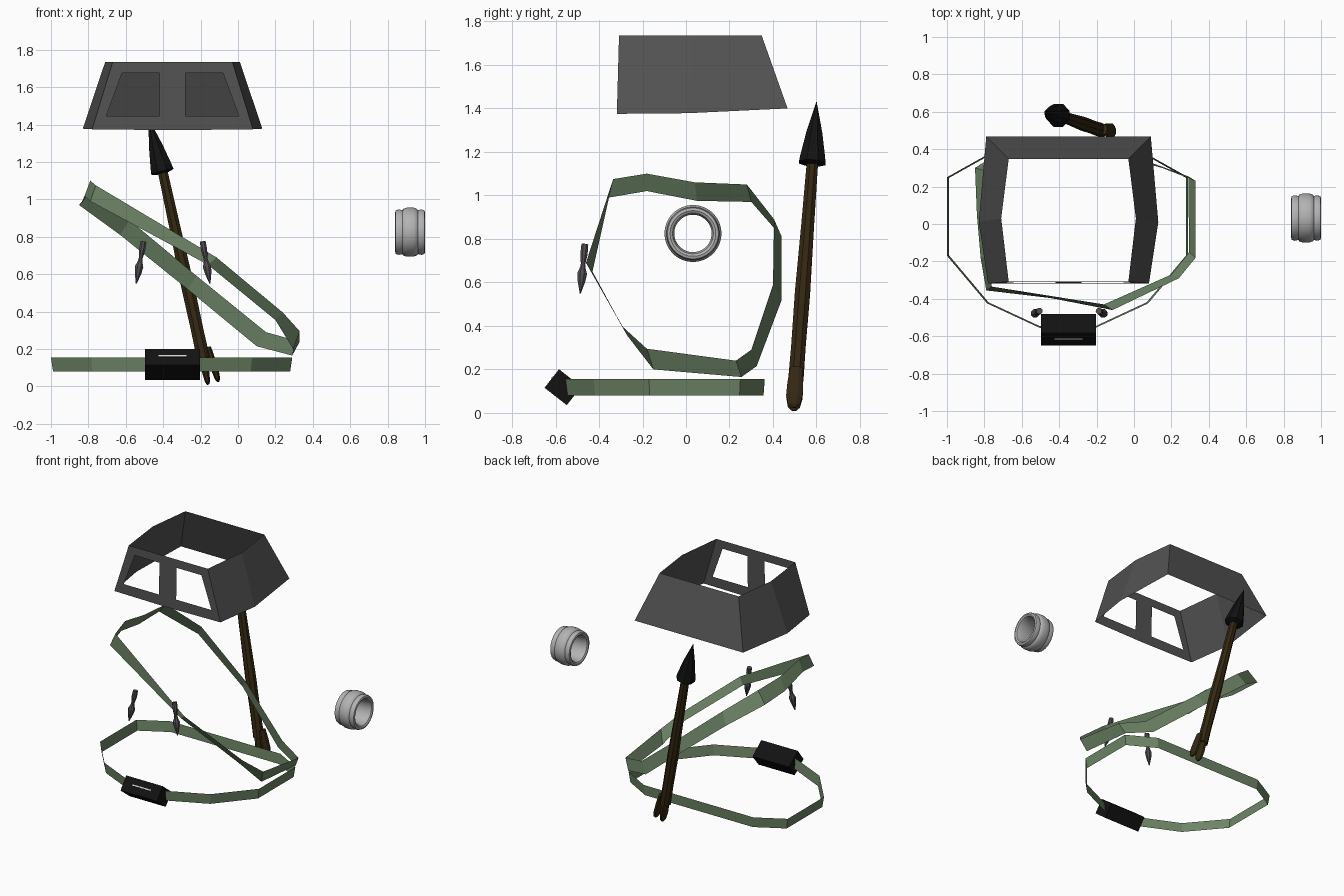
import bpy, bmesh, math
from mathutils import Vector

if "Cube" in bpy.data.objects:
    bpy.data.objects.remove(bpy.data.objects["Cube"])

CX = -0.355  # symmetry plane of the worn pieces


def material(name, rgb):
    m = bpy.data.materials.new(name)
    m.diffuse_color = (*rgb, 1)
    m.use_nodes = True
    m.node_tree.nodes["Principled BSDF"].inputs["Base Color"].default_value = m.diffuse_color
    return m


GREEN = material("olive_green", (0.155, 0.235, 0.135))
GREY = material("dark_grey", (0.085, 0.085, 0.085))
BLACK = material("black", (0.006, 0.006, 0.006))
BROWN = material("dark_brown", (0.034, 0.021, 0.006))
STONE = material("stone_grey", (0.085, 0.075, 0.085))
STEEL = material("light_steel", (0.45, 0.45, 0.45))
WHITE = material("pale_line", (0.7, 0.7, 0.65))


def mesh_object(name, verts, faces, mat, fix_normals=True):
    me = bpy.data.meshes.new(name)
    me.from_pydata(verts, [], faces)
    me.materials.append(mat)
    bm = bmesh.new()
    bm.from_mesh(me)
    if fix_normals:
        bmesh.ops.recalc_face_normals(bm, faces=bm.faces)
    bm.to_mesh(me)
    bm.free()
    ob = bpy.data.objects.new(name, me)
    bpy.context.collection.objects.link(ob)
    return ob


def band(name, upper, lower, mat):
    """Closed thin strip between two loops of points."""
    n = len(upper)
    faces = [(i, (i + 1) % n, n + (i + 1) % n, n + i) for i in range(n)]
    return mesh_object(name, list(upper) + list(lower), faces, mat)


def lathe(name, start, end, profile, sides, mat, flat=1.0, closed=False):
    """Rings of (fraction, radius) along an axis; flat scales the x-ward radius."""
    a, b = Vector(start), Vector(end)
    axis = (b - a).normalized()
    ref = Vector((0, 1, 0))
    u = axis.cross(ref).normalized()
    v = axis.cross(u)
    verts, faces = [], []
    for t, r in profile:
        c = a.lerp(b, t)
        for k in range(sides):
            ang = 2 * math.pi * (k + 0.5) / sides
            verts.append(c + u * r * flat * math.cos(ang) + v * r * math.sin(ang))
    rows = len(profile)
    for i in range(rows if closed else rows - 1):
        j = (i + 1) % rows
        for k in range(sides):
            l = (k + 1) % sides
            faces.append((i * sides + k, i * sides + l, j * sides + l, j * sides + k))
    if not closed:
        faces.append(tuple(range(sides)))
        faces.append(tuple((rows - 1) * sides + k for k in range(sides)))
    return mesh_object(name, verts, faces, mat)


def box(name, size, loc, tilt, mat):
    bpy.ops.mesh.primitive_cube_add(size=1, location=loc, rotation=(tilt, 0, 0))
    ob = bpy.context.object
    ob.name = name
    ob.scale = size
    ob.data.materials.append(mat)
    return ob


# Waist belt: half outline mirrored about the symmetry plane
half = [(0.15, -0.555), (0.43, -0.425), (0.645, -0.17), (0.645, 0.25), (0.445, 0.362)]
loop = [(x, y) for x, y in half] + [(-x, y) for x, y in reversed(half)]
band("waist_belt",
     [(CX + x, y, 0.155) for x, y in loop],
     [(CX + x * 0.983, y * 0.985, 0.08) for x, y in loop], GREEN)

# Belt buckle with a pale line on its upper front face
tilt = math.radians(-38)
centre = Vector((-0.35, -0.566, 0.118))
box("belt_buckle", (0.295, 0.13, 0.108), centre, tilt, BLACK)
out = Vector((0, -math.cos(tilt), -math.sin(tilt)))
up = Vector((0, -math.sin(tilt), math.cos(tilt)))
box("buckle_line", (0.15, 0.006, 0.008), centre + out * 0.066 + up * 0.004, tilt, WHITE)

# Shoulder strap: slanted loop, upper and lower edge
upper = [(-0.115, -0.46, 0.69), (0.24, -0.29, 0.395), (0.33, -0.18, 0.295),
         (0.33, 0.23, 0.24), (0.15, 0.30, 0.29), (-0.22, 0.40, 0.59),
         (-0.58, 0.405, 0.89), (-0.78, 0.28, 1.05), (-0.79, 0.04, 1.06),
         (-0.79, -0.18, 1.10), (-0.76, -0.335, 1.075)]
lower = [(-0.16, -0.43, 0.65), (0.20, -0.27, 0.355), (0.295, -0.15, 0.20),
         (0.29, 0.255, 0.165), (0.10, 0.325, 0.215), (-0.27, 0.44, 0.52),
         (-0.63, 0.44, 0.81), (-0.85, 0.30, 0.97), (-0.84, 0.05, 0.975),
         (-0.82, -0.18, 1.02), (-0.79, -0.355, 0.99)]
band("shoulder_strap", upper, lower, GREEN)

# Visor side and back walls, open above and below
C = -0.35
low = [(0.43, -0.318, 1.375), (0.48, 0.01, 1.378), (0.44, 0.467, 1.40)]
top = [(0.32, -0.308, 1.735), (0.36, 0.03, 1.735), (0.32, 0.348, 1.735)]


def both(pts):
    return [(C + x, y, z) for x, y, z in pts] + [(C - x, y, z) for x, y, z in reversed(pts)]


walls = [(i, i + 1, i + 7, i + 6) for i in range(5)]
mesh_object("visor_walls", both(low) + both(top), walls, GREY)

# Visor front: frame around two eye openings


def front(x, z):
    return (C + x, -0.318 + 0.01 * (z - 1.375) / 0.36, z)


for s, side in ((-1, "left"), (1, "right")):
    outer = [(0, 1.37), (0.43, 1.375), (0.32, 1.735), (0, 1.735)]
    hole = [(0.07, 1.445), (0.355, 1.445), (0.27, 1.675), (0.07, 1.675)]
    pts = [front(s * x, z) for x, z in outer + hole]
    faces = [(i, (i + 1) % 4, 4 + (i + 1) % 4, 4 + i) for i in range(4)]
    mesh_object("visor_front_" + side, pts, faces, GREY)

# Spear: shaft, forked butt and pointed head
foot, neck, tip = (-0.185, 0.505, 0.15), (-0.405, 0.582, 1.16), (-0.478, 0.60, 1.43)
lathe("spear_shaft", foot, neck,
      [(0, 0.038), (0.15, 0.036), (0.4, 0.038), (0.7, 0.032), (1, 0.028)], 8, BROWN)
for x0, x1, z1, side in ((-0.198, -0.16, 0.01, "left"), (-0.158, -0.105, 0.025, "right")):
    lathe("spear_fork_" + side, (x0, 0.507, 0.21), (x1, 0.495, z1),
          [(0, 0.03), (0.4, 0.039), (0.7, 0.041), (0.92, 0.03), (1, 0.012)], 8, BROWN, 0.5)
lathe("spear_head", (-0.402, 0.58, 1.14), tip,
      [(0, 0.035), (0.03, 0.066), (0.12, 0.062), (0.5, 0.04), (0.72, 0.023), (1, 0.001)],
      8, BLACK)

# Pair of small hanging pendants
for s, side in ((-1, "left"), (1, "right")):
    lathe("pendant_" + side, (-0.347 + s * 0.158, -0.465, 0.775),
          (-0.347 + s * 0.197, -0.486, 0.55),
          [(0, 0.017), (0.2, 0.018), (0.4, 0.011), (0.47, 0.013), (0.6, 0.024),
           (0.75, 0.019), (1, 0.003)], 8, STONE)

# Ridged finger ring, axis along x
ring = lathe("ring", (0.84, 0.032, 0.825), (1.0, 0.032, 0.825),
             [(0, 0.105), (0.02, 0.117), (0.12, 0.122), (0.24, 0.118), (0.27, 0.125),
              (0.38, 0.131), (0.62, 0.131), (0.73, 0.125), (0.76, 0.118), (0.88, 0.122),
              (0.98, 0.117), (1, 0.105), (0.96, 0.094), (0.8, 0.086), (0.2, 0.086),
              (0.04, 0.094)], 40, STEEL, closed=True)
bpy.ops.object.select_all(action="DESELECT")
ring.select_set(True)
bpy.context.view_layer.objects.active = ring
bpy.ops.object.shade_smooth_by_angle(angle=math.radians(40))
